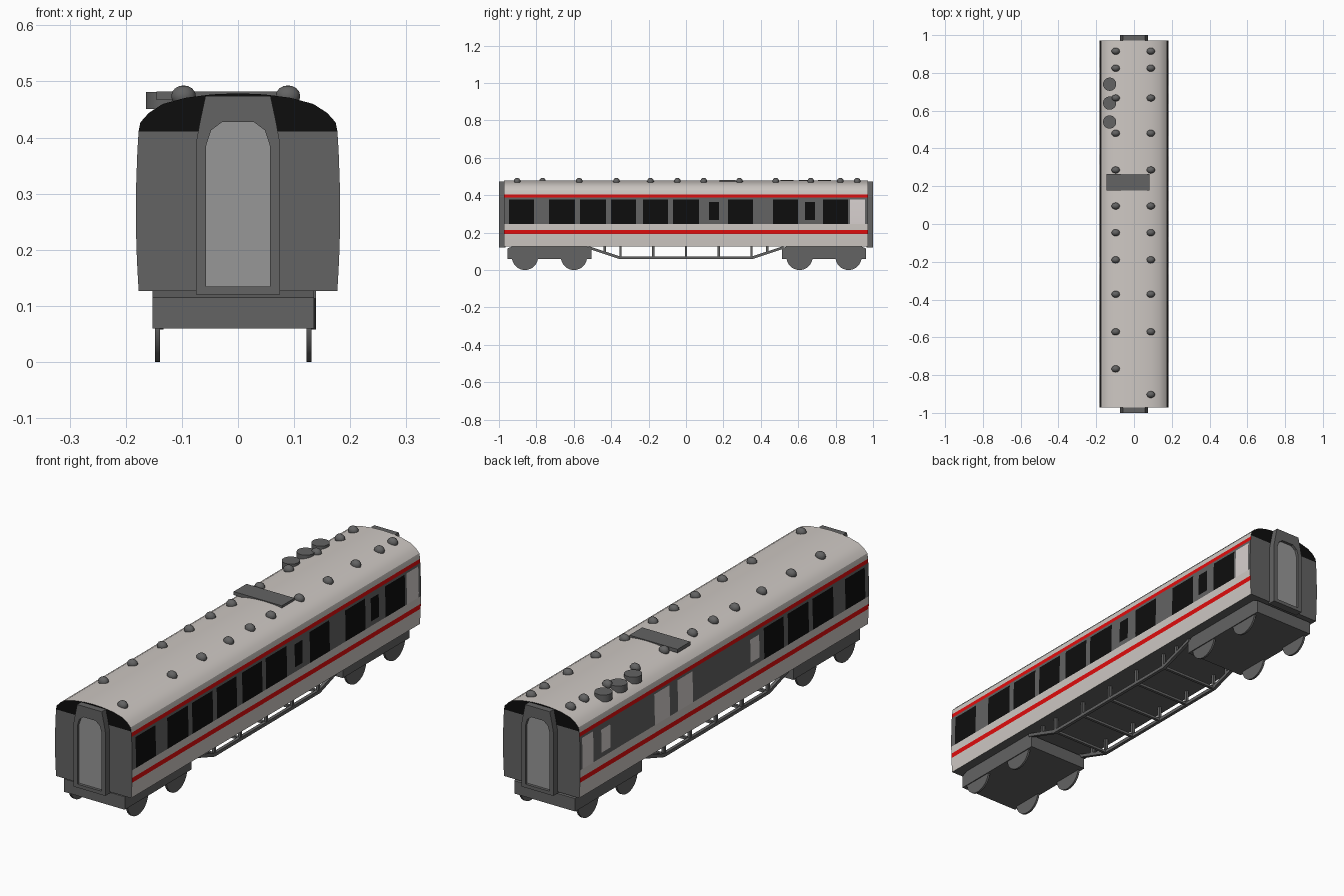
import bpy, bmesh, math
from mathutils import Vector, Matrix

if "Cube" in bpy.data.objects:
    bpy.data.objects.remove(bpy.data.objects["Cube"])


def mat(name, r, g, b):
    m = bpy.data.materials.new(name)
    m.diffuse_color = (r, g, b, 1)
    m.use_nodes = True
    m.node_tree.nodes["Principled BSDF"].inputs["Base Color"].default_value = m.diffuse_color
    return m


CREAM = mat("cream_paint", 0.62, 0.58, 0.55)
GREY = mat("dark_grey", 0.125, 0.125, 0.125)
BLACK = mat("black", 0.004, 0.004, 0.004)
RED = mat("red_stripe", 0.75, 0.004, 0.004)
DOOR = mat("door_grey", 0.31, 0.31, 0.31)
PALE = mat("pale_glass", 0.68, 0.63, 0.62)


def finish(bm, name, mats, smooth=False):
    bmesh.ops.recalc_face_normals(bm, faces=bm.faces)
    me = bpy.data.meshes.new(name)
    bm.to_mesh(me)
    bm.free()
    for m in mats:
        me.materials.append(m)
    ob = bpy.data.objects.new(name, me)
    bpy.context.collection.objects.link(ob)
    if smooth:
        bpy.ops.object.select_all(action='DESELECT')
        ob.select_set(True)
        bpy.context.view_layer.objects.active = ob
        bpy.ops.object.shade_smooth_by_angle(angle=math.radians(30))
    return ob


def add_box(bm, lo, hi):
    lo, hi = Vector(lo), Vector(hi)
    bmesh.ops.create_cube(bm, size=1, matrix=Matrix.Translation((lo + hi) / 2) @ Matrix.Diagonal((*(hi - lo), 1)))


def add_prism(bm, yz, x0, x1):
    """Outline in the y-z plane, extruded along x."""
    a = [bm.verts.new((x0, y, z)) for y, z in yz]
    b = [bm.verts.new((x1, y, z)) for y, z in yz]
    bm.faces.new(a)
    bm.faces.new(b)
    for i in range(len(yz)):
        j = (i + 1) % len(yz)
        bm.faces.new((a[i], a[j], b[j], b[i]))


def add_cyl(bm, r, depth, centre, axis='Z'):
    rot = Matrix.Rotation(math.pi / 2, 4, 'Y') if axis == 'X' else Matrix.Identity(4)
    bmesh.ops.create_cone(bm, cap_ends=True, segments=32, radius1=r, radius2=r, depth=depth,
                          matrix=Matrix.Translation(centre) @ rot)


# windows: (y0, y1, small?, material index)
B, P = 2, 5
shared = [(-.947, -.813), (-.733, -.594), (-.567, -.428), (-.40, -.267)]
right = [(a, b, 0, B) for a, b in shared + [(-.23, -.096), (-.07, .07), (.225, .358), (.465, .599), (.733, .866)]]
right += [(.123, .176, 1, B), (.636, .69, 1, B), (.877, .957, 0, P)]
left = [(a, b, 0, B) for a, b in shared]
left += [(.882, .956, 0, P), (.767, .828, 1, P), (.368, .47, 0, P), (.213, .314, 0, P), (-.235, -.175, 1, P)]

# body shell: profile swept along y, faces coloured by height and window cell
L = 0.972
zs = [.127, .16, .193, .214, .247, .267, .315, .364, .378, .388, .405, .411]
half = [(.182 - .005 * ((z - .27) / .143) ** 2, z) for z in zs]
half += [(.174, .427), (.159, .444), (.134, .460), (.093, .471), (.047, .477)]
prof = half + [(0, .479)] + [(-x, z) for x, z in reversed(half)]
ys = sorted({-L, L} | {v for w in right + left for v in w[:2]})


def side_colour(x, y, z):
    if .193 < z < .214 or .388 < z < .405:
        return 3
    if not .247 < z < .388:
        return 0
    for a, b, small, m in (right if x > 0 else left):
        lo, hi = (.267, .364) if small else (.247, .378)
        if a < y < b and lo < z < hi:
            return m
    return 1


bm = bmesh.new()
grid = [[bm.verts.new((x, y, z)) for x, z in prof] for y in ys]
for r0, r1 in zip(grid, grid[1:]):
    for i in range(len(prof) - 1):
        f = bm.faces.new((r0[i], r0[i + 1], r1[i + 1], r1[i]))
        c = f.calc_center_median()
        f.material_index = side_colour(c.x, c.y, c.z)
    bm.faces.new((r0[0], r1[0], r1[-1], r0[-1])).material_index = 1
n = len(zs)
for row in (grid[0], grid[-1]):
    bm.faces.new(row[:n] + row[-n:]).material_index = 1          # grey end wall
    bm.faces.new(row[n - 1:len(row) - n + 1]).material_index = 2  # black roof end
finish(bm, "coach_body", [CREAM, GREY, BLACK, RED, DOOR, PALE], True)

# gangway frames with recessed doors
o_half = [(.075, .12), (.075, .39), (.067, .432), (.058, .474)]
i_half = [(.057, .135), (.057, .385), (.048, .413), (.028, .428)]
outer, inner = [h + [(-x, z) for x, z in reversed(h)] for h in (o_half, i_half)]
for s, tag in ((-1, "front"), (1, "back")):
    bm = bmesh.new()
    loops = [[bm.verts.new((x, s * y, z)) for x, z in pts]
             for pts, y in ((outer, .965), (outer, 1.0), (inner, 1.0), (inner, .988))]
    for a, b in zip(loops, loops[1:]):
        for i in range(len(a)):
            j = (i + 1) % len(a)
            bm.faces.new((a[i], a[j], b[j], b[i]))
    bm.faces.new(loops[0])
    bm.faces.new(loops[-1]).material_index = 1
    finish(bm, tag + "_gangway", [GREY, DOOR])

# roof dome vents
bm = bmesh.new()
rows = [.915, .825, .667, .48, .286, .095, -.046, -.19, -.372, -.571]
spots = [(.089, y) for y in rows + [-.903]] + [(-.097, y) for y in rows + [-.767]]
for x, y in spots:
    bmesh.ops.create_uvsphere(bm, u_segments=16, v_segments=8, radius=1,
                              matrix=Matrix.Translation((x, y, .474)) @ Matrix.Diagonal((.022, .018, .019, 1)))
finish(bm, "roof_vents", [GREY], True)

# round extractor caps and flat roof hatch
bm = bmesh.new()
for y in (.74, .64, .54):
    add_cyl(bm, .035, .03, (-.129, y, .466))
finish(bm, "roof_extractors", [GREY], True)
bm = bmesh.new()
add_box(bm, (-.145, .178, .467), (.082, .264, .482))
finish(bm, "roof_hatch", [GREY])

# bogies and wheels
for yc, tag in ((-.73, "front"), (.738, "back")):
    bm = bmesh.new()
    add_prism(bm, [(yc - .225, .06), (yc + .225, .06), (yc + .225, .115), (yc + .19, .13),
                   (yc - .19, .13), (yc - .225, .115)], -.152, .135)
    finish(bm, tag + "_bogie", [GREY])
    bm = bmesh.new()
    for dy in (-.131, .131):
        for x in (-.1435, .1265):
            add_cyl(bm, .07, .009, (x, yc + dy, .07), 'X')
    finish(bm, tag + "_wheels", [GREY], True)

# underframe trusses with posts and cross bars
bm = bmesh.new()
path = [(-.52, .127), (-.35, .072), (.35, .072), (.52, .127), (.52, .113), (.355, .058), (-.355, .058), (-.52, .113)]
for x in (-.14, .132):
    add_prism(bm, path, x - .007, x + .007)
    for y in (-.35, -.175, 0, .175, .35):
        add_box(bm, (x - .006, y - .006, .062), (x + .006, y + .006, .13))
    for y in (-.435, .435):
        add_box(bm, (x - .006, y - .006, .092), (x + .006, y + .006, .13))
for y in (-.35, -.175, 0, .175, .35):
    add_box(bm, (-.14, y - .006, .06), (.132, y + .006, .071))
finish(bm, "underframe_truss", [GREY])
